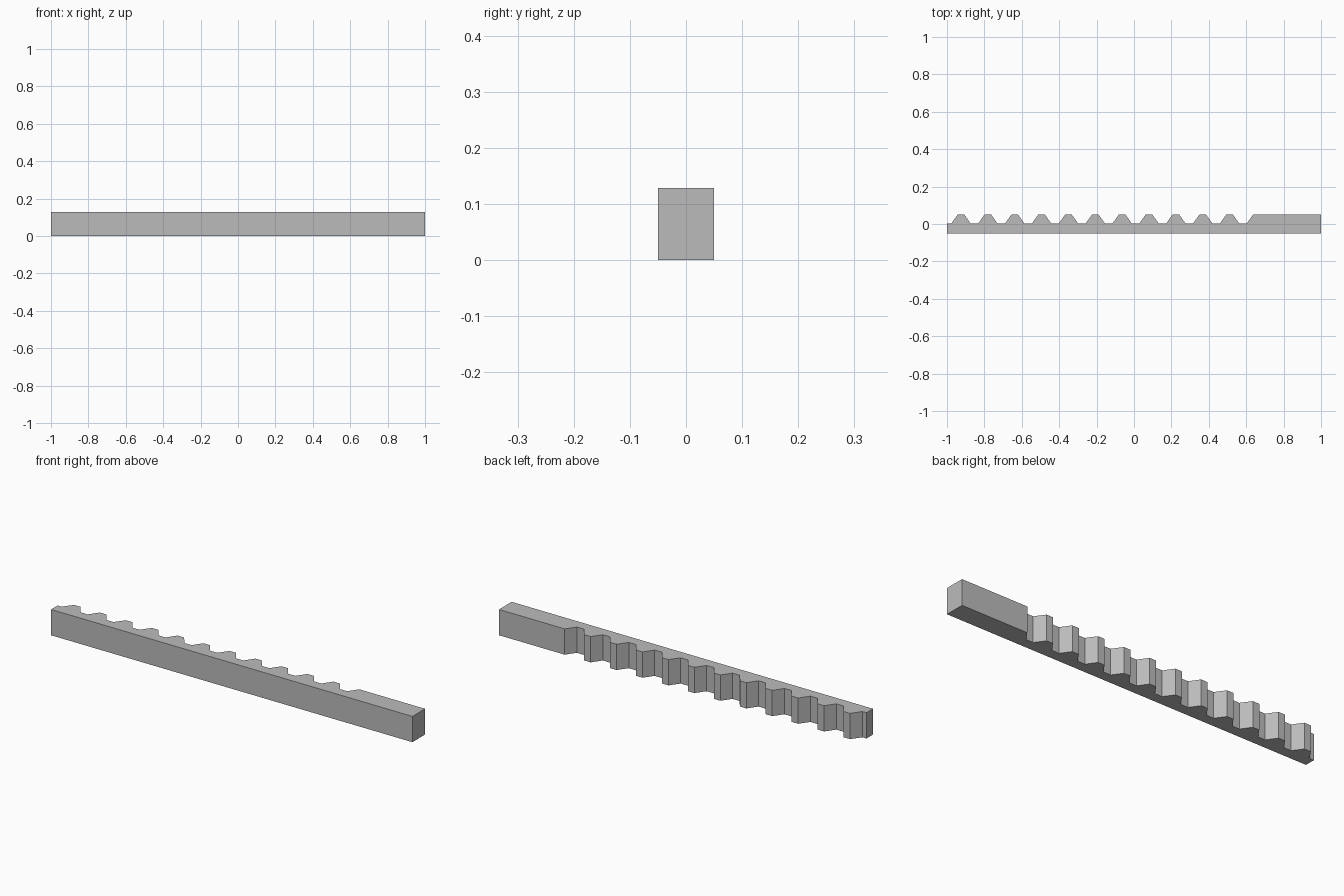
import bpy
import bmesh

cube = bpy.data.objects.get("Cube")
if cube:
    bpy.data.objects.remove(cube, do_unlink=True)

HEIGHT = 0.129
BACK, ROOT, TIP = -0.05, 0.002, 0.05
TEETH, PITCH, FIRST = 11, 0.1436, -0.925
ROOT_HALF, TIP_HALF = 0.052, 0.018

# Plain grey metal
steel = bpy.data.materials.new("grey_steel")
steel.use_nodes = True
grey = (0.5, 0.5, 0.5, 1)
steel.diffuse_color = grey
steel.node_tree.nodes["Principled BSDF"].inputs["Base Color"].default_value = grey

# Plan outline: straight back, a row of trapezoid teeth, then a solid end block
outline = [(-1, BACK), (-1, ROOT)]
for i in range(TEETH):
    c = FIRST + i * PITCH
    outline += [(c - ROOT_HALF, ROOT), (c - TIP_HALF, TIP),
                (c + TIP_HALF, TIP), (c + ROOT_HALF, ROOT)]
c = FIRST + TEETH * PITCH
outline += [(c - ROOT_HALF, ROOT), (c - TIP_HALF, TIP), (1, TIP), (1, BACK)]

# Extrude the outline into the bar
bm = bmesh.new()
base = bm.faces.new([bm.verts.new((x, y, 0)) for x, y in outline])
top = bmesh.ops.extrude_face_region(bm, geom=[base])["geom"]
bmesh.ops.translate(bm, vec=(0, 0, HEIGHT),
                    verts=[v for v in top if isinstance(v, bmesh.types.BMVert)])
bmesh.ops.recalc_face_normals(bm, faces=bm.faces)

mesh = bpy.data.meshes.new("toothed_rack")
bm.to_mesh(mesh)
bm.free()
mesh.materials.append(steel)
rack = bpy.data.objects.new("toothed_rack", mesh)
bpy.context.collection.objects.link(rack)
